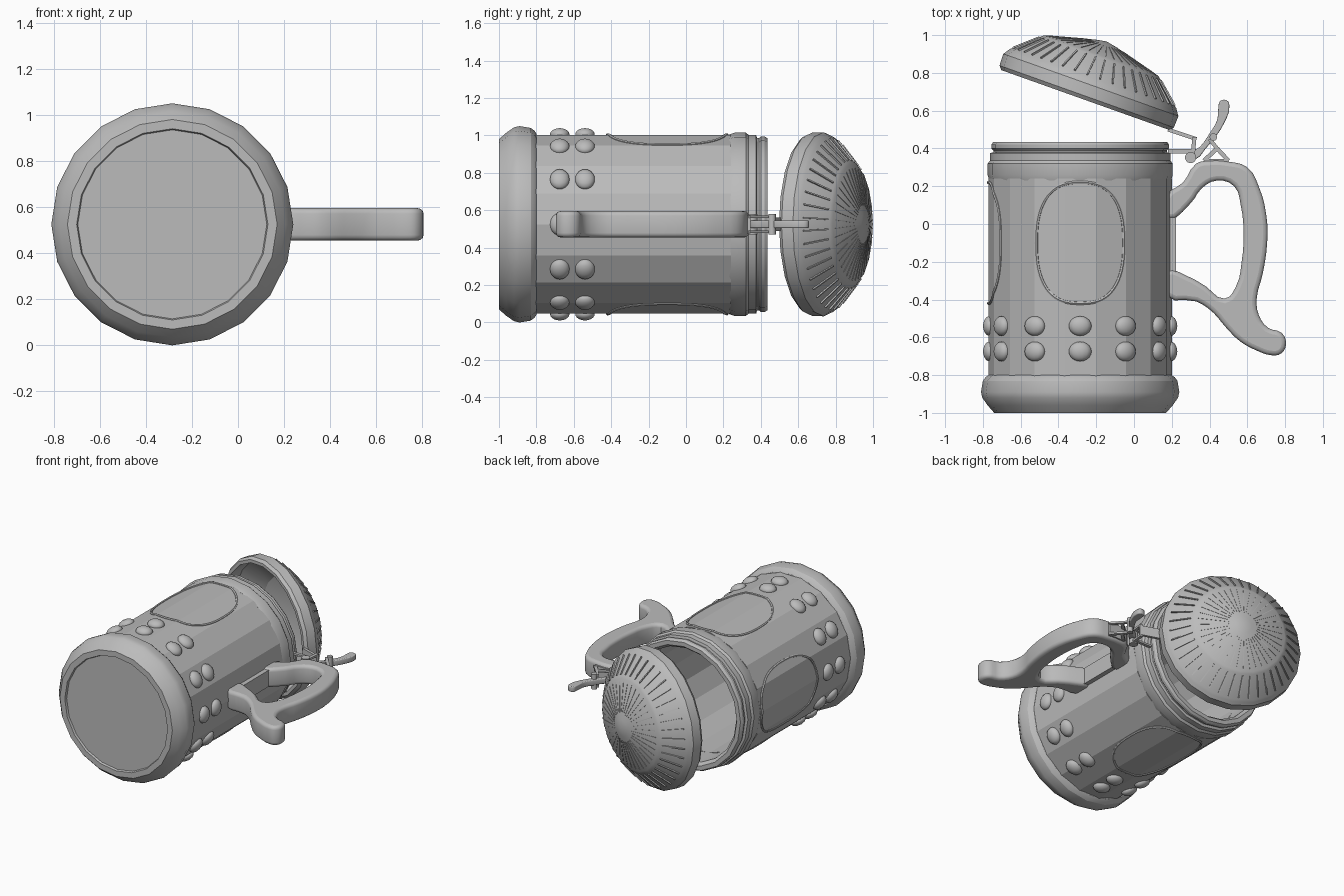
import bpy, bmesh, math
from mathutils import Matrix, Vector

if "Cube" in bpy.data.objects:
    bpy.data.objects.remove(bpy.data.objects["Cube"])

pewter = bpy.data.materials.new("pewter_grey")
pewter.use_nodes = True
COLOUR = (0.5, 0.5, 0.5, 1)
pewter.diffuse_color = COLOUR
pewter.node_tree.nodes["Principled BSDF"].inputs["Base Color"].default_value = COLOUR

# Frames: local z runs along the mug, or out through the lid
MID_Z = 0.525
TURN = Matrix.Rotation(-math.pi / 2, 4, 'X')
MUG = Matrix.Translation((-0.285, 0, MID_Z)) @ TURN
LID = (Matrix.Translation((-0.257, 0.656, MID_Z))
       @ Matrix.Rotation(math.radians(-19.6), 4, 'Z') @ TURN)
BODY_R, SIDES = 0.485, 18


def finish(obj, smooth):
    bpy.ops.object.select_all(action='DESELECT')
    obj.select_set(True)
    bpy.context.view_layer.objects.active = obj
    if obj.type == 'CURVE':
        bpy.ops.object.convert(target='MESH')
        obj = bpy.context.object
    obj.data.materials.clear()
    obj.data.materials.append(pewter)
    if smooth:
        bpy.ops.object.shade_smooth_by_angle(angle=math.radians(smooth))
    return obj


def add(name, data, matrix=Matrix(), smooth=0):
    if isinstance(data, bmesh.types.BMesh):
        bm, data = data, bpy.data.meshes.new(name)
        bmesh.ops.recalc_face_normals(bm, faces=bm.faces)
        bm.to_mesh(data)
        bm.free()
    obj = bpy.data.objects.new(name, data)
    bpy.context.collection.objects.link(obj)
    obj.matrix_world = matrix
    return finish(obj, smooth)


def lathe(name, profile, sides, matrix, smooth=0):
    """Revolve a closed (radius, height) profile."""
    bm = bmesh.new()
    rings = []
    for i in range(sides):
        a = math.tau * i / sides
        rings.append([bm.verts.new((r * math.cos(a), r * math.sin(a), h)) for r, h in profile])
    n = len(profile)
    for i in range(sides):
        a, b = rings[i], rings[(i + 1) % sides]
        for j in range(n):
            k = (j + 1) % n
            if profile[j][0] or profile[k][0]:
                bm.faces.new((a[j], b[j], b[k], a[k]))
    bmesh.ops.remove_doubles(bm, verts=bm.verts, dist=1e-5)
    return add(name, bm, matrix, smooth)


def bars(name, items, matrix=Matrix()):
    """Boxes running between pairs of points: (start, end, width, depth)."""
    bm = bmesh.new()
    for p, q, width, depth in items:
        p, q = Vector(p), Vector(q)
        d = q - p
        m = (Matrix.Translation((p + q) / 2) @ d.to_track_quat('Z', 'Y').to_matrix().to_4x4()
             @ Matrix.Diagonal((width, depth, d.length, 1)))
        bmesh.ops.create_cube(bm, size=1, matrix=m)
    return add(name, bm, matrix)


def plate(name, outline, half, bevel):
    """Smooth closed outline, filled, thickened and rounded at the edges."""
    cu = bpy.data.curves.new(name, 'CURVE')
    cu.dimensions, cu.fill_mode = '2D', 'BOTH'
    cu.extrude, cu.bevel_depth, cu.offset = half - bevel, bevel, -bevel
    cu.bevel_resolution, cu.resolution_u = 2, 3
    sp = cu.splines.new('BEZIER')
    sp.bezier_points.add(len(outline) - 1)
    for bp, (x, y) in zip(sp.bezier_points, outline):
        bp.co = (x, y, 0)
        bp.handle_left_type = bp.handle_right_type = 'AUTO'
    sp.use_cyclic_u = True
    return add(name, cu, Matrix.Translation((0, 0, MID_Z)), 35)


# Faceted hollow body
lathe("body", [(BODY_R, -0.9), (BODY_R, 0.24), (0.41, 0.24), (0.41, -0.86),
               (0, -0.86), (0, -0.9)], SIDES, MUG)

# Bulging foot with a slightly sunk underside
lathe("foot", [(0, -0.985), (0.41, -0.985), (0.415, -1), (0.455, -1), (0.49, -0.96),
               (0.518, -0.92), (0.525, -0.89), (0.515, -0.83), (0.5, -0.81),
               (BODY_R, -0.8), (0.4, -0.8), (0, -0.87)], 20, MUG, 25)

# Stepped collar and lip around the opening
lathe("collar", [(0.48, 0.23), (0.49, 0.26), (0.49, 0.32), (0.478, 0.335), (0.478, 0.375),
                 (0.46, 0.38), (0.46, 0.39), (0.47, 0.4), (0.47, 0.42), (0.46, 0.435),
                 (0.43, 0.435), (0.41, 0.41), (0.41, 0.23)], 20, MUG, 25)

# Two rows of rounded studs
bm = bmesh.new()
for row in (-0.54, -0.675):
    for i in range(12):
        m = (Matrix.Rotation(math.tau * i / 12, 4, 'Z') @ Matrix.Translation((0.48, 0, row))
             @ Matrix.Diagonal((0.035, 0.06, 0.052, 1)))
        bmesh.ops.create_uvsphere(bm, u_segments=14, v_segments=10, radius=1, matrix=m)
add("studs", bm, MUG, 60)

# Oval frames wrapped on three sides of the body
step = math.tau / SIDES
for label, centre in (("upper", -90), ("lower", 90), ("side", 180)):
    cu = bpy.data.curves.new(label, 'CURVE')
    cu.dimensions, cu.bevel_depth, cu.bevel_resolution = '3D', 0.009, 1
    sp = cu.splines.new('POLY')
    count = 64
    sp.points.add(count - 1)
    for i, pt in enumerate(sp.points):
        c, s = math.cos(math.tau * i / count), math.sin(math.tau * i / count)
        a = math.radians(centre) + 0.5 * math.copysign(abs(c) ** 0.8, c)
        h = -0.1 + 0.32 * math.copysign(abs(s) ** 0.8, s)
        r = BODY_R * math.cos(step / 2) / math.cos(a % step - step / 2)
        pt.co = (r * math.cos(a), r * math.sin(a), h, 1)
    sp.use_cyclic_u = True
    add(label + "_oval_frame", cu, MUG, 40)

# Handle with curled tail
outer = [(0.17, 0.15), (0.26, 0.22), (0.33, 0.32), (0.4, 0.335), (0.5, 0.33), (0.6, 0.3),
         (0.66, 0.2), (0.7, 0.05), (0.705, -0.1), (0.68, -0.27), (0.65, -0.39), (0.66, -0.48),
         (0.71, -0.55), (0.78, -0.575), (0.805, -0.63), (0.78, -0.685), (0.73, -0.695),
         (0.65, -0.67), (0.56, -0.62), (0.48, -0.54), (0.42, -0.47), (0.33, -0.41), (0.17, -0.38)]
inner = [(0.17, -0.25), (0.28, -0.275), (0.38, -0.33), (0.48, -0.395), (0.54, -0.33),
         (0.57, -0.2), (0.58, -0.05), (0.565, 0.1), (0.53, 0.2), (0.44, 0.23), (0.36, 0.19),
         (0.3, 0.11), (0.17, 0.03)]
plate("handle", outer + inner, 0.07, 0.024)
bars("handle_backing", [((0.205, -0.27, MID_Z), (0.205, 0.06, MID_Z), 0.035, 0.12)])

# Tilted hollow lid
lathe("lid", [(0.473, 0), (0.49, 0.02), (0.492, 0.085), (0.478, 0.105), (0.468, 0.12),
              (0.335, 0.238), (0.32, 0.25), (0.06, 0.319), (0, 0.33), (0, 0.31),
              (0.31, 0.22), (0.45, 0.09), (0.45, 0)], 20, LID, 25)

# Radial ribs on the lid slope and its crown
ribs = []
for i in range(40):
    a = math.tau * (i + 0.5) / 40
    spoke = lambda r, h: (r * math.cos(a), r * math.sin(a), h)
    ribs.append((spoke(0.455, 0.129), spoke(0.34, 0.23), 0.008, 0.016))
    ribs.append((spoke(0.3, 0.254), spoke(0.1, 0.307), 0.004, 0.006))
bars("lid_ribs", ribs, LID)

# Hinge: side links, centre arm, pin and feet on the handle
links = []
for z in (MID_Z - 0.04, MID_Z + 0.04):
    links += [((0.18, 0.385, z), (0.32, 0.385, z), 0.022, 0.014),
              ((0.32, 0.46, z), (0.31, 0.35, z), 0.022, 0.014),
              ((0.4, 0.45, z), (0.44, 0.4, z), 0.02, 0.014),
              ((0.44, 0.4, z), (0.37, 0.335, z), 0.022, 0.014),
              ((0.44, 0.4, z), (0.5, 0.335, z), 0.022, 0.014)]
links += [((0.18, 0.5, MID_Z), (0.33, 0.45, MID_Z), 0.02, 0.07),
          ((0.37, 0.335, MID_Z), (0.5, 0.335, MID_Z), 0.02, 0.1)]
bars("hinge_links", links)
for label, x, y, radius in (("hinge", 0.3, 0.352, 0.03), ("lever", 0.42, 0.46, 0.02)):
    bm = bmesh.new()
    bmesh.ops.create_cone(bm, cap_ends=True, segments=14, radius1=radius, radius2=radius, depth=0.11)
    add(label + "_pin", bm, Matrix.Translation((x, y, MID_Z)), 40)

# Curved thumb lever
plate("thumb_lever", [(0.3, 0.345), (0.33, 0.345), (0.38, 0.4), (0.43, 0.46), (0.475, 0.53),
                      (0.505, 0.63), (0.49, 0.655), (0.455, 0.65), (0.447, 0.62),
                      (0.44, 0.55), (0.4, 0.48), (0.35, 0.41), (0.3, 0.375)], 0.02, 0.006)
